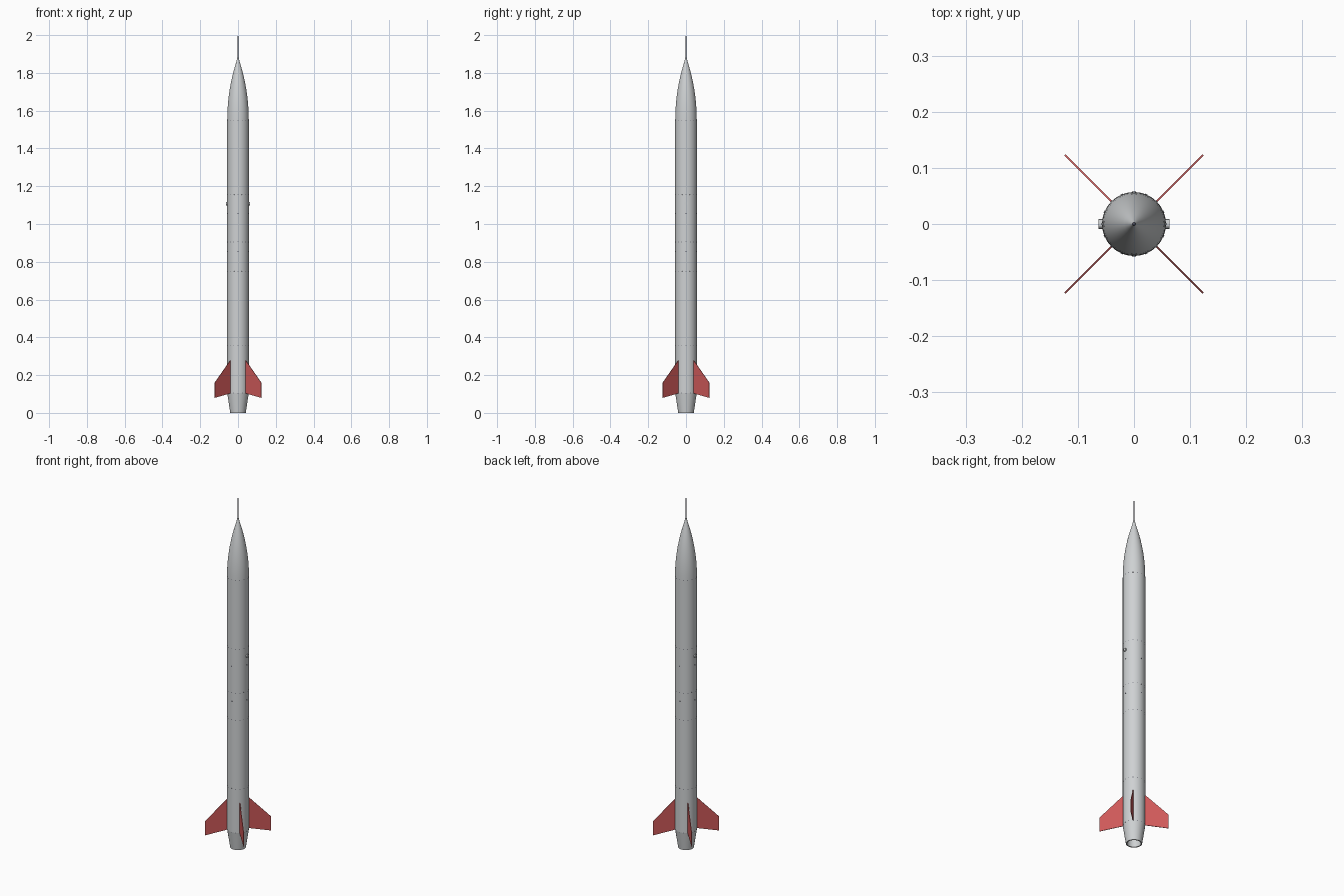
import bpy, bmesh, math
from mathutils import Matrix, Vector

if "Cube" in bpy.data.objects:
    bpy.data.objects.remove(bpy.data.objects["Cube"], do_unlink=True)

RADIUS = 0.057
NOSE_BASE, NOSE_TIP = 1.55, 1.885
SEAMS = (0.105, 0.355, 0.75, 0.905, 1.155, NOSE_BASE)


def material(name, rgb):
    mat = bpy.data.materials.new(name)
    mat.use_nodes = True
    mat.diffuse_color = (*rgb, 1)
    mat.node_tree.nodes["Principled BSDF"].inputs["Base Color"].default_value = (*rgb, 1)
    return mat


grey = material("light grey", (0.62, 0.64, 0.65))
red = material("fin red", (0.62, 0.1, 0.1))
dark = material("dark metal", (0.08, 0.08, 0.11))


def finish(name, bm, mat, smooth=True):
    bmesh.ops.remove_doubles(bm, verts=bm.verts, dist=1e-5)
    bmesh.ops.recalc_face_normals(bm, faces=bm.faces)
    mesh = bpy.data.meshes.new(name)
    bm.to_mesh(mesh)
    bm.free()
    mesh.materials.append(mat)
    obj = bpy.data.objects.new(name, mesh)
    bpy.context.collection.objects.link(obj)
    if smooth:
        bpy.ops.object.select_all(action="DESELECT")
        obj.select_set(True)
        bpy.context.view_layer.objects.active = obj
        bpy.ops.object.shade_smooth_by_angle(angle=math.radians(30))
    return obj


def lathe(name, profile, mat, sides=32):
    # Spin (radius, height) points around the long axis
    bm = bmesh.new()
    verts = [bm.verts.new((r, 0, z)) for r, z in profile]
    edges = [bm.edges.new(pair) for pair in zip(verts, verts[1:])]
    bmesh.ops.spin(bm, geom=verts + edges, cent=(0, 0, 0), axis=(0, 0, 1),
                   angle=math.tau, steps=sides)
    return finish(name, bm, mat)


# Straight body tube
lathe("body_tube", [(RADIUS, z) for z in SEAMS], grey)

# Tapered tail with a hollow nozzle
lathe("tail_cone", [(RADIUS, SEAMS[0]), (0.041, 0), (0.035, 0),
                    (0.035, 0.06), (0, 0.06)], grey)

# Curved nose
steps = 12
length = NOSE_TIP - NOSE_BASE
arc = (RADIUS ** 2 + length ** 2) / (2 * RADIUS)
nose = []
for i in range(steps + 1):
    h = length * i / steps
    r = math.sqrt(arc ** 2 - h ** 2) + RADIUS - arc
    nose.append((max(r, 0.003), NOSE_BASE + h))
lathe("nose_cone", nose + [(0, NOSE_TIP)], grey)

# Thin probe on the tip
lathe("nose_probe", [(0, 1.87), (0.0035, 1.87), (0.003, 1.99), (0, 2)], dark, 12)

# Four swept fins on the diagonals
outline = [(0.05, 0.105), (0.174, 0.08), (0.174, 0.16), (0.058, 0.278), (0.05, 0.278)]
for i, name in enumerate(("back_left", "back_right", "front_right", "front_left")):
    bm = bmesh.new()
    face = bm.faces.new([bm.verts.new((r, -0.0013, z)) for r, z in outline])
    ext = bmesh.ops.extrude_face_region(bm, geom=[face])
    moved = [v for v in ext["geom"] if isinstance(v, bmesh.types.BMVert)]
    bmesh.ops.translate(bm, verts=moved, vec=(0, 0.0026, 0))
    bm.transform(Matrix.Rotation(math.pi / 4 + i * math.pi / 2, 4, "Z"))
    finish(name + "_fin", bm, red, smooth=False)


def studs(name, heights, count, size, depth, mat, sides=8):
    # Small round heads set around the tube
    bm = bmesh.new()
    for z in heights:
        for i in range(count):
            turn = Matrix.Rotation(math.tau * i / count, 4, "Z")
            place = Matrix.Translation(Vector((RADIUS, 0, z)))
            lay = Matrix.Rotation(math.pi / 2, 4, "Y")
            bmesh.ops.create_cone(bm, cap_ends=True, segments=sides, radius1=size,
                                  radius2=size, depth=depth,
                                  matrix=turn @ place @ lay)
    return finish(name, bm, mat)


# Screw rings beside each joint, and the side lugs
studs("joint_screws", SEAMS, 16, 0.0022, 0.001, dark, 6)
studs("section_screws", (0.855, 1.055), 4, 0.0035, 0.001, dark, 6)
studs("side_lugs", (1.108,), 2, 0.009, 0.012, grey, 12)
